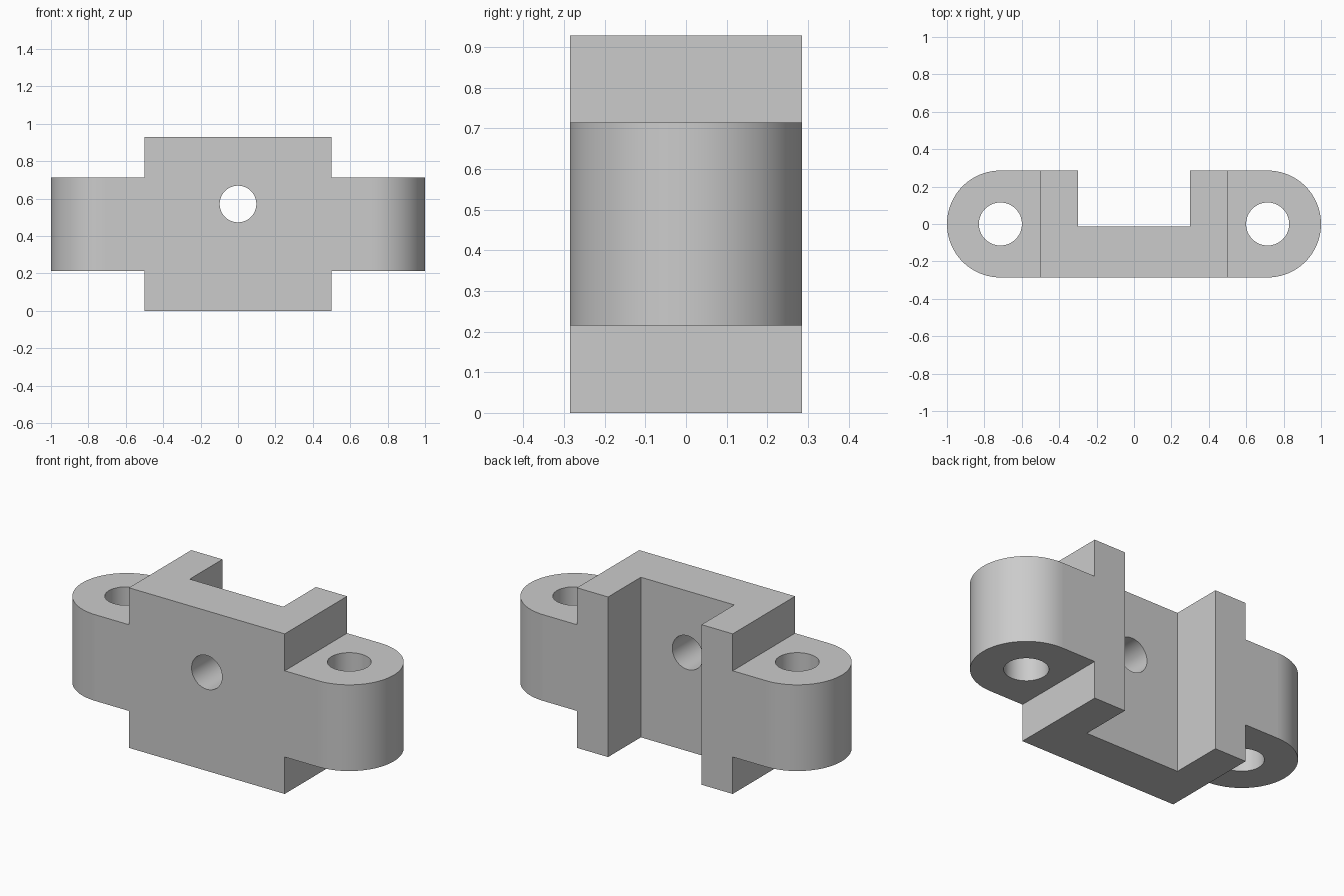
import bpy, bmesh
from math import cos, sin, pi
from mathutils import Matrix, Vector

if "Cube" in bpy.data.objects:
    bpy.data.objects.remove(bpy.data.objects["Cube"], do_unlink=True)

UNIT = 1 / 14                      # half length is 14 units
HEIGHT = 13 * UNIT
RADIUS = 4 * UNIT                  # rounded lug ends, also half the depth
LUG_X = 1 - RADIUS
LUG_LOW, LUG_HIGH = 3 * UNIT, 10 * UNIT
CHANNEL = 0.3                      # half width and depth of the rear channel
ARC = 48


def add_object(name, bm):
    bmesh.ops.recalc_face_normals(bm, faces=bm.faces)
    mesh = bpy.data.meshes.new(name)
    bm.to_mesh(mesh)
    bm.free()
    obj = bpy.data.objects.new(name, mesh)
    bpy.context.collection.objects.link(obj)
    return obj


def box(name, low, high):
    low, high = Vector(low), Vector(high)
    bm = bmesh.new()
    bmesh.ops.create_cube(bm, size=1, matrix=Matrix.Translation((low + high) / 2)
                          @ Matrix.Diagonal((*(high - low), 1)))
    return add_object(name, bm)


def drill(name, centre, radius, axis):
    bm = bmesh.new()
    turn = Matrix.Rotation(pi / 2, 4, "X") if axis == "Y" else Matrix()
    bmesh.ops.create_cone(bm, cap_ends=True, segments=64, radius1=radius, radius2=radius,
                          depth=3, matrix=Matrix.Translation(centre) @ turn)
    return add_object(name, bm)


# Plan outline: rounded ends with a channel open to the rear
right_half = [(CHANNEL, RADIUS - CHANNEL), (CHANNEL, RADIUS)]
for i in range(ARC + 1):
    a = pi / 2 - pi * i / ARC
    right_half.append((LUG_X + RADIUS * cos(a), RADIUS * sin(a)))
outline = right_half + [(-x, y) for x, y in reversed(right_half)]

bm = bmesh.new()
base = bm.faces.new([bm.verts.new((x, y, 0)) for x, y in outline])
raised = bmesh.ops.extrude_face_region(bm, geom=[base])["geom"]
bmesh.ops.translate(bm, vec=(0, 0, HEIGHT),
                    verts=[v for v in raised if isinstance(v, bmesh.types.BMVert)])
bracket = add_object("mounting_bracket", bm)

# Steps above and below the lugs, lug bores and front hole
cutters = [drill("front_hole_cutter", (0, 0, 8 * UNIT), 0.098, "Y")]
for side in (-1, 1):
    x1, x2 = sorted((side * 0.5, side * 1.2))
    cutters += [box("upper_step_cutter", (x1, -0.5, LUG_HIGH), (x2, 0.5, 1.2)),
                box("lower_step_cutter", (x1, -0.5, -0.2), (x2, 0.5, LUG_LOW)),
                drill("lug_bore_cutter", (side * LUG_X, 0, 0.5), 0.115, "Z")]
for cutter in cutters:
    cutter.hide_render = True
    mod = bracket.modifiers.new(cutter.name, "BOOLEAN")
    mod.operation, mod.solver, mod.object = "DIFFERENCE", "EXACT", cutter

bpy.context.view_layer.update()
graph = bpy.context.evaluated_depsgraph_get()
finished = bpy.data.meshes.new_from_object(bracket.evaluated_get(graph))
bracket.modifiers.clear()
bracket.data = finished
for cutter in cutters:
    bpy.data.objects.remove(cutter, do_unlink=True)

# Smooth curved walls, flat planar faces
bpy.ops.object.select_all(action="DESELECT")
bracket.select_set(True)
bpy.context.view_layer.objects.active = bracket
bpy.ops.object.shade_smooth_by_angle()
for face in bracket.data.polygons:
    if max(abs(c) for c in face.normal) > 0.9999:
        face.use_smooth = False

# Plain grey finish
grey = bpy.data.materials.new("plain_grey")
grey.use_nodes = True
colour = (0.6, 0.6, 0.6, 1)
grey.diffuse_color = colour
grey.node_tree.nodes["Principled BSDF"].inputs["Base Color"].default_value = colour
bracket.data.materials.clear()
bracket.data.materials.append(grey)
